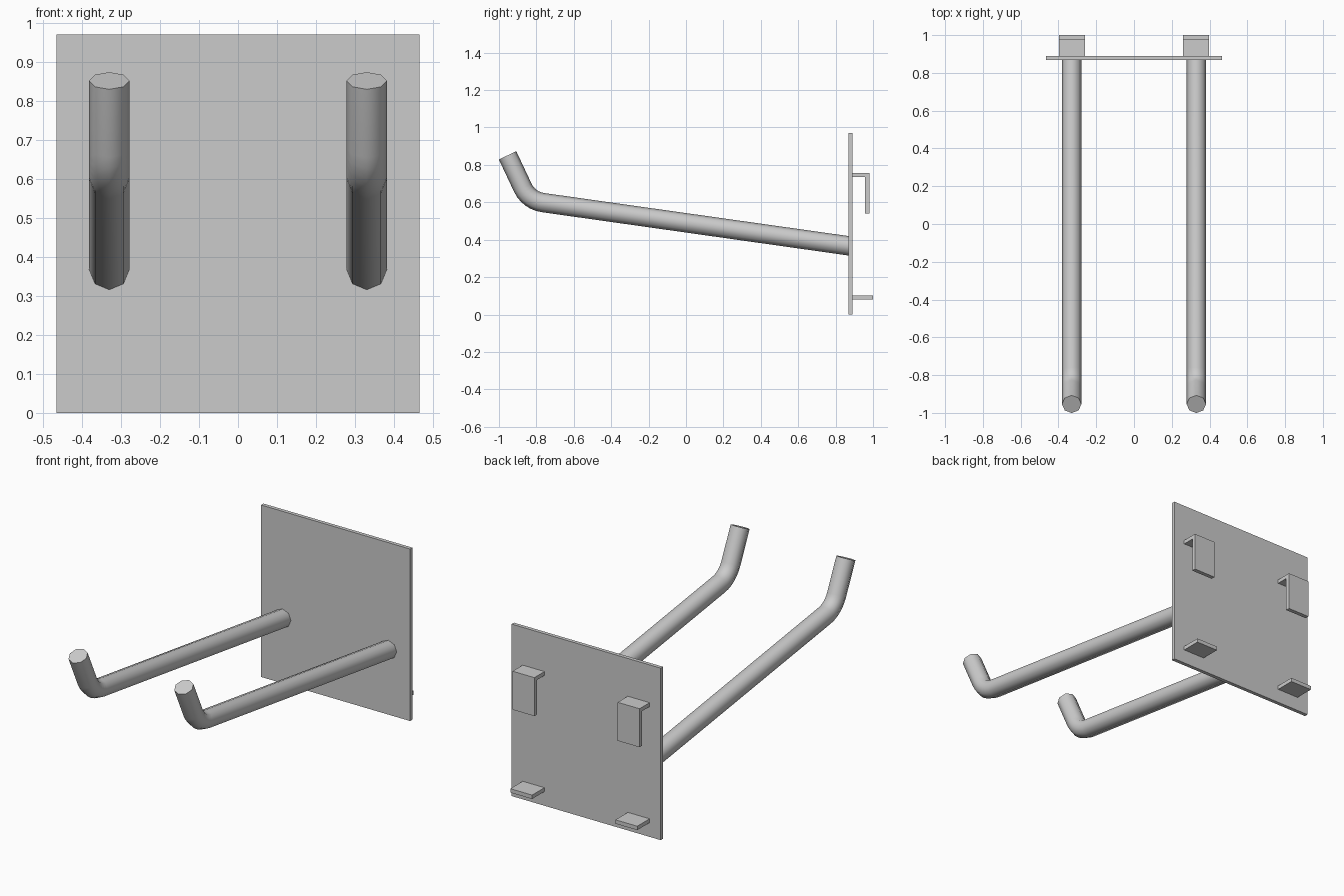
import bpy, bmesh, math
from mathutils import Vector

if "Cube" in bpy.data.objects:
    bpy.data.objects.remove(bpy.data.objects["Cube"])

ARM_X, RADIUS, SIDES = 0.33, 0.0515, 8


def finish(bm, name, mirror=False):
    bmesh.ops.recalc_face_normals(bm, faces=bm.faces)
    mesh = bpy.data.meshes.new(name)
    bm.to_mesh(mesh)
    bm.free()
    obj = bpy.data.objects.new(name, mesh)
    bpy.context.collection.objects.link(obj)
    if mirror:
        obj.modifiers.new("mirror", 'MIRROR')
    return obj


def extrude_yz(name, profile, x0, x1, mirror=False):
    """Extrude a y/z outline along x."""
    bm = bmesh.new()
    face = bm.faces.new([bm.verts.new((x0, y, z)) for y, z in profile])
    ext = bmesh.ops.extrude_face_region(bm, geom=[face])
    moved = [v for v in ext["geom"] if isinstance(v, bmesh.types.BMVert)]
    bmesh.ops.translate(bm, verts=moved, vec=(x1 - x0, 0, 0))
    return finish(bm, name, mirror)


# Back plate
extrude_yz("back_plate", [(0.869, 0), (0.89, 0), (0.89, 0.97), (0.869, 0.97)],
           -0.465, 0.465)

# Upper hooks and lower tabs behind the plate
extrude_yz("upper_hook", [(0.89, 0.735), (0.957, 0.735), (0.957, 0.54),
                          (0.98, 0.54), (0.98, 0.757), (0.89, 0.757)],
           0.26, 0.396, True)
extrude_yz("lower_tab", [(0.89, 0.08), (1.0, 0.08), (1.0, 0.102), (0.89, 0.102)],
           0.26, 0.396, True)

# Arm path: sloped bar, rounded bend, raised tip
root = Vector((ARM_X, 0.88, 0.366))
corner = Vector((ARM_X, -0.84, 0.609))
tip = Vector((ARM_X, -0.954, 0.851))
d1, d2 = (corner - root).normalized(), (tip - corner).normalized()
turn = d1.angle(d2)
cut = 0.075
bend_r = cut / math.tan(turn / 2)
start = corner - d1 * cut
inward = (d2 - d1 * d1.dot(d2)).normalized()
path = [(root, d1)]
steps = 6
for i in range(steps + 1):
    a = turn * i / steps
    p = start + d1 * bend_r * math.sin(a) + inward * bend_r * (1 - math.cos(a))
    path.append((p, d1 * math.cos(a) + inward * math.sin(a)))
path.append((tip, d2))

# Octagonal arm swept along the path
bm = bmesh.new()
side = Vector((1, 0, 0))
rings = []
for p, d in path:
    up = side.cross(d)
    rings.append([bm.verts.new(p + RADIUS * (side * math.cos(t) + up * math.sin(t)))
                  for t in (math.tau * k / SIDES for k in range(SIDES))])
for a, b in zip(rings, rings[1:]):
    for k in range(SIDES):
        n = (k + 1) % SIDES
        bm.faces.new((a[k], a[n], b[n], b[k]))
bm.faces.new(rings[0])
bm.faces.new(rings[-1])
arm = finish(bm, "arm", True)
bpy.context.view_layer.objects.active = arm
arm.select_set(True)
bpy.ops.object.shade_smooth_by_angle(angle=math.radians(50))
